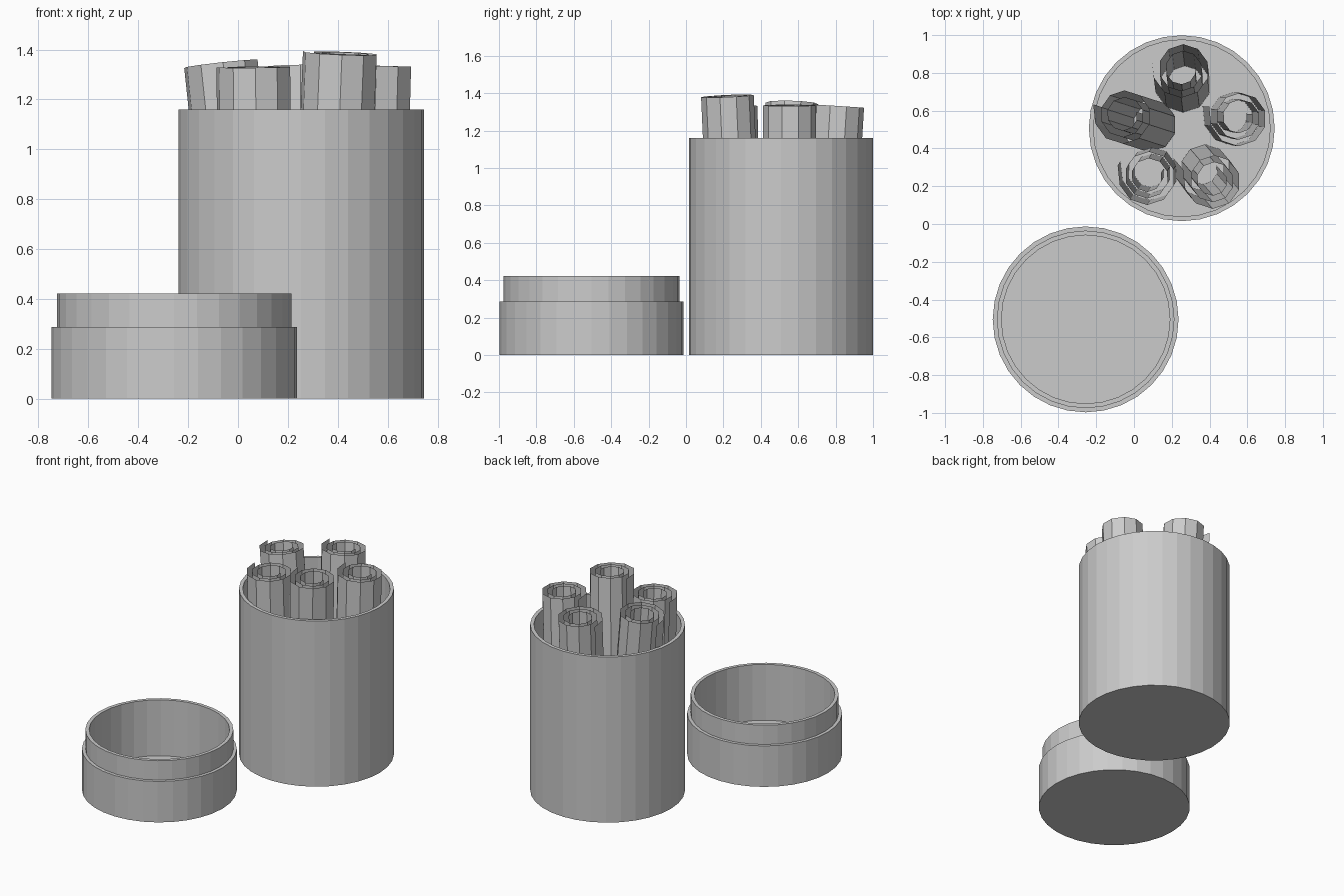
import bpy, bmesh, math
from mathutils import Vector

if "Cube" in bpy.data.objects:
    bpy.data.objects.remove(bpy.data.objects["Cube"])


def lathe(name, profile, centre, sides=32):
    """Revolve a closed (radius, z) profile that starts and ends on the axis."""
    bm = bmesh.new()
    rings = []
    for r, z in profile:
        rings.append([bm.verts.new((centre[0] + r * math.cos(2 * math.pi * i / sides),
                                    centre[1] + r * math.sin(2 * math.pi * i / sides), z))
                      for i in range(sides)])
    for a, b in zip(rings, rings[1:]):
        for i in range(sides):
            j = (i + 1) % sides
            bm.faces.new((a[i], a[j], b[j], b[i]))
    bm.faces.new(rings[0][::-1])
    bm.faces.new(rings[-1])
    return finish(name, bm)


def finish(name, bm):
    mesh = bpy.data.meshes.new(name)
    bm.to_mesh(mesh)
    bm.free()
    obj = bpy.data.objects.new(name, mesh)
    bpy.context.collection.objects.link(obj)
    return obj


def scroll(name, bottom, top, turns=2.6, per_turn=10, r_in=0.07, r_out=0.16, end=160):
    """Sheet rolled into a faceted spiral around a leaning axis."""
    bottom, top = Vector(bottom), Vector(top)
    axis = (top - bottom).normalized()
    u = (Vector((1, 0, 0)) - axis * axis.x).normalized()
    v = axis.cross(u)
    bm = bmesh.new()
    n = int(turns * per_turn)
    prev = None
    for i in range(n + 1):
        r = r_in + (r_out - r_in) * i / n
        if i == n:
            r += 0.012          # loose outer edge
        a = math.radians(end) + 2 * math.pi * (n - i) / per_turn
        off = u * (r * math.cos(a)) + v * (r * math.sin(a))
        pair = (bm.verts.new(bottom + off), bm.verts.new(top + off))
        if prev:
            bm.faces.new((pair[0], prev[0], prev[1], pair[1]))
        prev = pair
    return finish(name, bm)


# Tall open canister
lathe("canister", [(0.492, 0), (0.492, 1.16), (0.468, 1.16), (0.468, 0.03)], (0.253, 0.507))

# Upturned lid with its stepped neck
lathe("lid", [(0.492, 0), (0.492, 0.287), (0.47, 0.287), (0.47, 0.422),
              (0.446, 0.422), (0.446, 0.03)], (-0.256, -0.505))

# Five paper scrolls leaning inside the canister
scroll("scroll_front_left", (0.09, 0.275, 0.04), (0.075, 0.25, 1.33))
scroll("scroll_front_right", (0.37, 0.29, 0.05), (0.422, 0.23, 1.385))
scroll("scroll_right", (0.525, 0.565, 0.04), (0.56, 0.562, 1.335))
scroll("scroll_back", (0.265, 0.74, 0.04), (0.255, 0.82, 1.33))
scroll("scroll_left", (0.085, 0.53, 0.04), (-0.055, 0.575, 1.345))
